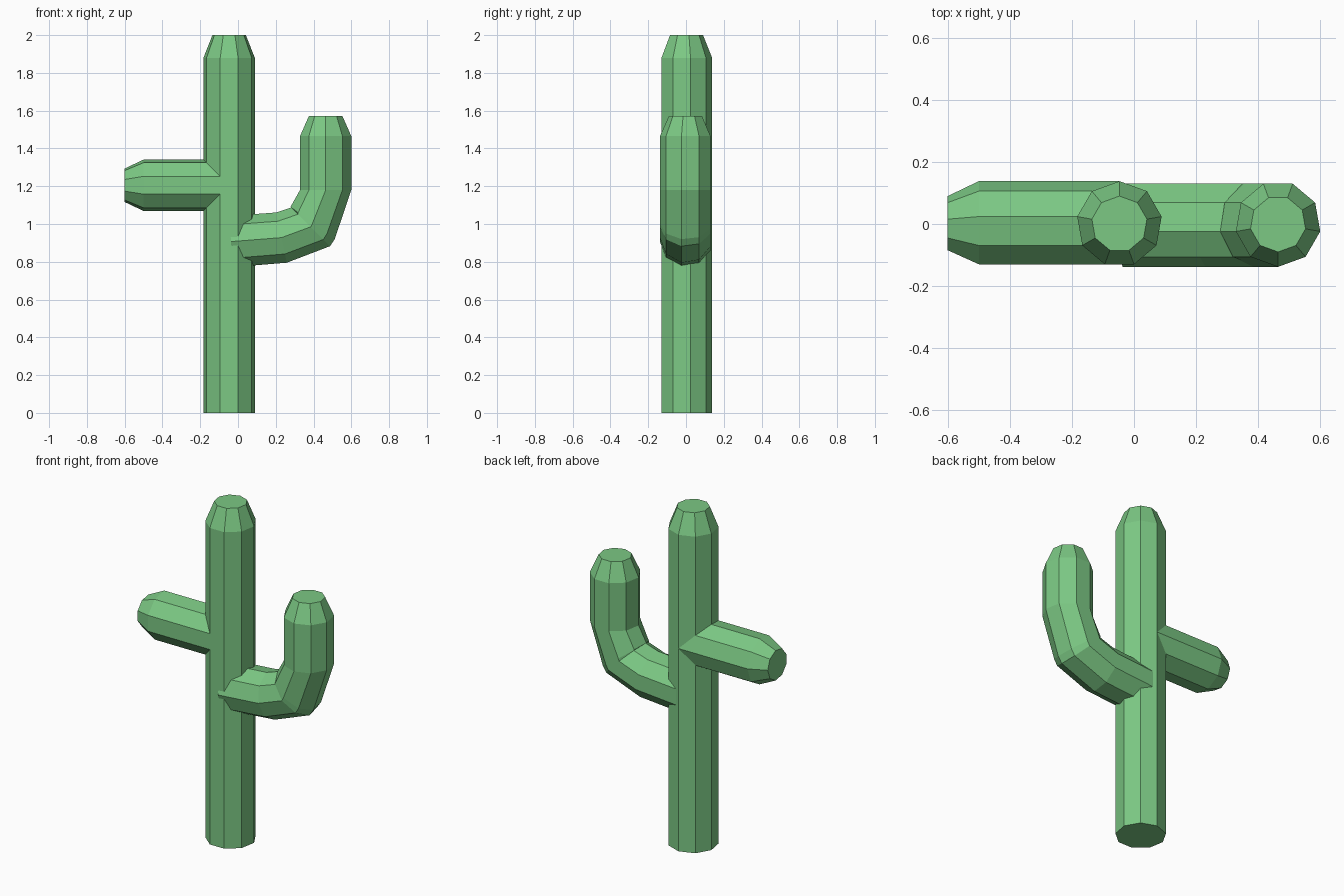
import bpy, bmesh
from math import sin, cos, radians

if "Cube" in bpy.data.objects:
    bpy.data.objects.remove(bpy.data.objects["Cube"])

SIDES = 9
R, TIP = 0.138, 0.09      # stem radius and blunt tip radius

green = bpy.data.materials.new("cactus_green")
green.diffuse_color = (0.2, 0.58, 0.23, 1)
green.use_nodes = True
green.node_tree.nodes["Principled BSDF"].inputs["Base Color"].default_value = green.diffuse_color


def tube(name, rings, phase):
    """Loft nine-sided rings: (x, z, heading angle in degrees, in-plane radius, y radius)."""
    bm = bmesh.new()
    loops = []
    for x, z, heading, ru, ry in rings:
        t = radians(heading)
        loop = []
        for k in range(SIDES):
            a = radians(phase + 360 * k / SIDES)
            u = ru * cos(a)
            loop.append(bm.verts.new((x + u * sin(t), ry * sin(a), z - u * cos(t))))
        loops.append(loop)
    for a, b in zip(loops, loops[1:]):
        for k in range(SIDES):
            n = (k + 1) % SIDES
            bm.faces.new((a[k], a[n], b[n], b[k]))
    bm.faces.new(loops[0])
    bm.faces.new(loops[-1])
    bmesh.ops.recalc_face_normals(bm, faces=bm.faces)
    me = bpy.data.meshes.new(name)
    bm.to_mesh(me)
    bm.free()
    me.materials.append(green)
    ob = bpy.data.objects.new(name, me)
    bpy.context.collection.objects.link(ob)
    return ob


# Upright trunk with tapered top
tube("trunk", [(-0.047, 0, 90, R, R),
               (-0.047, 1.88, 90, R, R),
               (-0.047, 2.0, 90, TIP, TIP)], 90)

# Straight stub arm on the left
tube("left_arm", [(-0.047, 1.205, 180, R, R),
                  (-0.5, 1.205, 180, R, R),
                  (-0.6, 1.205, 180, TIP, TIP)], 90)

# Bent arm on the right, curving upwards
tube("right_arm", [(-0.037, 0.907, 4, R, R),
                   (0.23, 0.928, 12, R, R),
                   (0.385, 0.985, 45, 0.147, R),
                   (0.395, 1.005, 54, 0.147, R),
                   (0.464, 1.18, 90, R, R),
                   (0.464, 1.465, 90, R, R),
                   (0.464, 1.572, 90, TIP, TIP)], -90)
